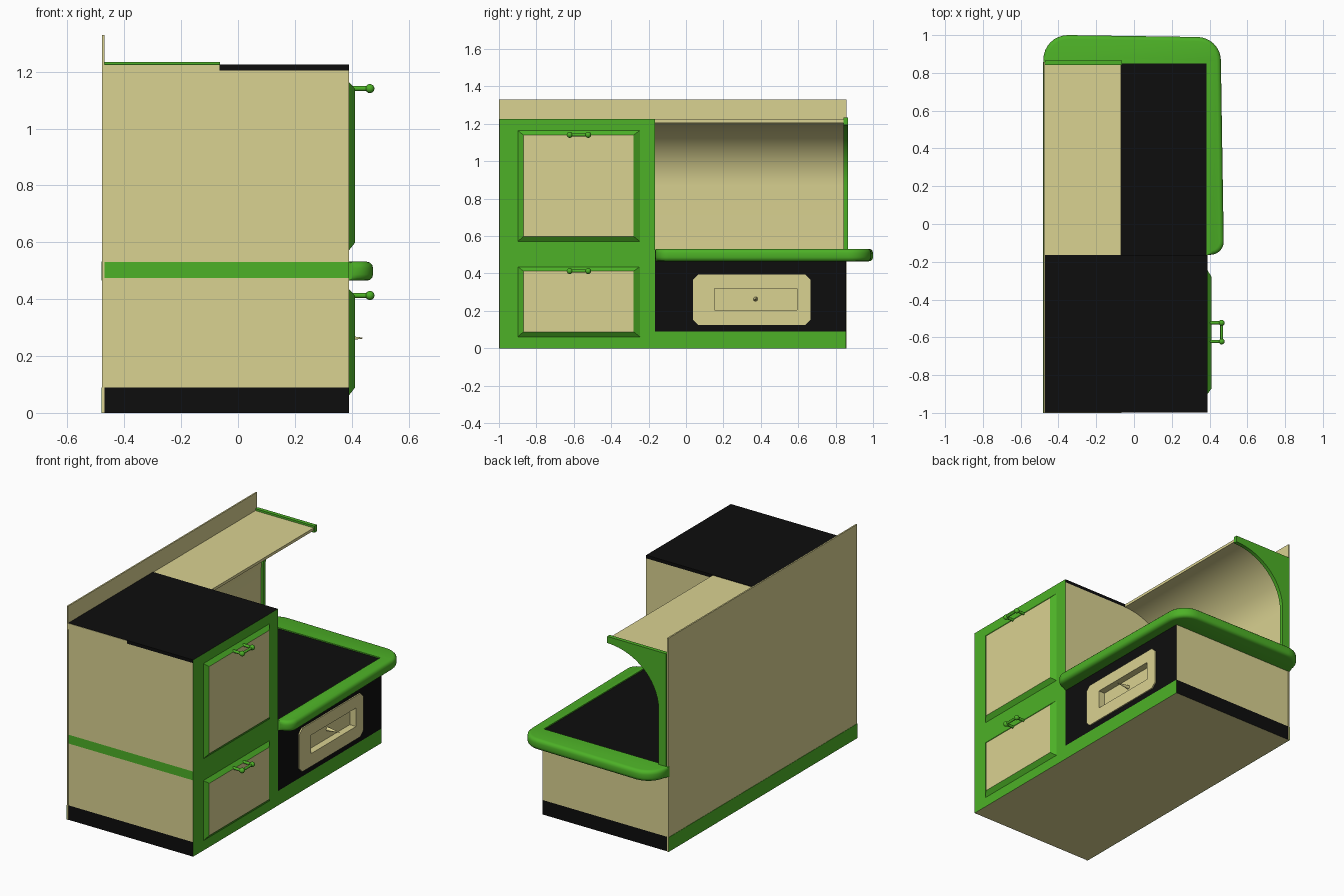
import bpy, bmesh, math
from mathutils import Vector, Matrix

if "Cube" in bpy.data.objects:
    bpy.data.objects.remove(bpy.data.objects["Cube"])


def material(name, rgb):
    m = bpy.data.materials.new(name)
    m.diffuse_color = (*rgb, 1)
    m.use_nodes = True
    m.node_tree.nodes["Principled BSDF"].inputs["Base Color"].default_value = m.diffuse_color
    return m


MATS = [material("cream", (0.70, 0.645, 0.285)),
        material("green", (0.074, 0.44, 0.02)),
        material("black", (0.004, 0.004, 0.004))]
CREAM, GREEN, BLACK = range(3)


def finish(name, bm, mat=CREAM, smooth=False):
    """Turn a bmesh into an object; mat is an index or a rule on (centre, normal)."""
    bmesh.ops.recalc_face_normals(bm, faces=bm.faces)
    bm.normal_update()
    for f in bm.faces:
        f.material_index = mat(f.calc_center_median(), f.normal) if callable(mat) else mat
    me = bpy.data.meshes.new(name)
    bm.to_mesh(me)
    bm.free()
    for m in MATS:
        me.materials.append(m)
    ob = bpy.data.objects.new(name, me)
    bpy.context.collection.objects.link(ob)
    if smooth:
        bpy.ops.object.select_all(action='DESELECT')
        ob.select_set(True)
        bpy.context.view_layer.objects.active = ob
        bpy.ops.object.shade_smooth_by_angle(angle=math.radians(35))
    return ob


def box(name, lo, hi, mat=CREAM, zcuts=()):
    bm = bmesh.new()
    lo, hi = Vector(lo), Vector(hi)
    bmesh.ops.create_cube(bm, size=1, matrix=Matrix.Translation((lo + hi) / 2) @ Matrix.Diagonal((*(hi - lo), 1)))
    for z in zcuts:
        bmesh.ops.bisect_plane(bm, geom=bm.verts[:] + bm.edges[:] + bm.faces[:],
                               plane_co=(0, 0, z), plane_no=(0, 0, 1))
    return finish(name, bm, mat)


def prism(points, vec):
    bm = bmesh.new()
    f = bm.faces.new([bm.verts.new(p) for p in points])
    r = bmesh.ops.extrude_face_region(bm, geom=[f])
    bmesh.ops.translate(bm, vec=vec, verts=[v for v in r['geom'] if isinstance(v, bmesh.types.BMVert)])
    return bm


def arc(cx, cy, rx, ry, a0, a1, n=8):
    return [(cx + rx * math.cos(math.radians(a0 + (a1 - a0) * i / n)),
             cy + ry * math.sin(math.radians(a0 + (a1 - a0) * i / n))) for i in range(n + 1)]


# tall cabinet: green face, black top and kick, green band on the side
def cabinet_rule(c, n):
    if n.x > 0.5:
        return GREEN
    if n.z > 0.5 or c.z > 1.205:
        return BLACK
    if n.y < -0.5 and c.z < 0.09:
        return BLACK
    if n.y < -0.5 and 0.475 < c.z < 0.53:
        return GREEN
    return CREAM


box("tall_cabinet", (-0.47, -0.998, 0), (0.39, -0.165, 1.225), cabinet_rule, (0.09, 0.475, 0.53, 1.205))


# low counter: black front and worktop, green kick, cream end
def counter_rule(c, n):
    if n.z < -0.5:
        return CREAM
    if n.x > 0.5:
        return GREEN if c.z < 0.09 else BLACK
    if n.y > 0.5:
        return BLACK if c.z < 0.09 else CREAM
    return BLACK


counter = box("counter", (-0.47, -0.165, 0), (0.39, 0.855, 0.525), counter_rule, (0.09,))

# back wall with its skirting
box("back_wall", (-0.479, -1, 0), (-0.47, 0.858, 1.33))
box("back_skirting", (-0.481, -1, 0), (-0.478, 0.858, 0.09), GREEN)

# rounded counter rim
outline = [(0.385, -0.163)]
outline += arc(0.405, -0.093, 0.07, 0.07, -90, 0)
outline += arc(0.335, 0.865, 0.125, 0.125, 0, 90)
outline += arc(-0.35, 0.87, 0.13, 0.13, 90, 180)
outline += [(-0.48, 0.85), (0.385, 0.85)]
bm = prism([(x, y, 0.465) for x, y in outline], (0, 0, 0.067))
edges = [e for e in bm.edges if abs(e.verts[0].co.z - e.verts[1].co.z) < 1e-5
         and all(v.co.x > 0.386 or v.co.y > 0.851 for v in e.verts)]
bmesh.ops.bevel(bm, geom=edges, offset=0.022, segments=3, profile=0.5, affect='EDGES')
finish("counter_rim", bm, GREEN, True)


# cove above the counter, its end bracket and the shelf lip
def cove(grow):
    x0, tip = -0.43 + grow, -0.068 + grow * 0.4
    pts = [(-0.47, 0.525), (x0, 0.525)]
    pts += arc(tip, 0.87, tip - x0, 0.335 - grow, 180, 90, 14)
    return pts + [(tip, 1.222 + grow), (-0.47, 1.222 + grow)]


finish("cove", prism([(x, -0.165, z) for x, z in cove(0)], (0, 1.01, 0)), CREAM, True)
finish("cove_bracket", prism([(x, 0.842, z) for x, z in cove(0.012)], (0, 0.024, 0)), GREEN, True)
lip = [(-0.47, 1.185)] + arc(-0.08, 1.2, 0.015, 0.015, -90, 0, 4) + [(-0.065, 1.224), (-0.47, 1.224)]
finish("shelf_lip", prism([(x, -1, z) for x, z in lip], (0, 0.03, 0)), CREAM)


# raised doors with pull handles
def door(name, z0, z1):
    bm = prism([(0.389, y, z) for y, z in ((-0.9, z0), (-0.245, z0), (-0.245, z1), (-0.9, z1))], (0.022, 0, 0))
    for v in bm.verts:
        if v.co.x > 0.4:
            v.co.y += 0.03 if v.co.y < -0.5 else -0.035
            v.co.z += 0.028 if v.co.z < (z0 + z1) / 2 else -0.024
    finish(name, bm, lambda c, n: CREAM if n.x > 0.9 else GREEN)


def handle(name, z):
    bm = bmesh.new()

    def rod(centre, axis, r, length):
        bmesh.ops.create_cone(bm, cap_ends=True, segments=12, radius1=r, radius2=r, depth=length,
                              matrix=Matrix.Translation(centre) @ Matrix.Rotation(math.pi / 2, 4, axis))
    for y in (-0.622, -0.523):
        rod((0.43, y, z), 'Y', 0.009, 0.07)
        bmesh.ops.create_uvsphere(bm, u_segments=12, v_segments=8, radius=0.016,
                                  matrix=Matrix.Translation((0.464, y, z)))
    rod((0.464, -0.5725, z), 'X', 0.008, 0.1)
    finish(name, bm, GREEN, True)


for part, z0, z1 in (("upper", 0.57, 1.165), ("lower", 0.06, 0.437)):
    door(part + "_door", z0, z1)
    handle(part + "_handle", z1 - 0.024)

# chamfered front plate with a pocket cut through plate and counter
ya, yb, za, zb, c = 0.037, 0.665, 0.125, 0.395, 0.028
plate = finish("front_plate", prism([(0.385, y, z) for y, z in (
    (ya + c, za), (yb - c, za), (yb, za + c), (yb, zb - c),
    (yb - c, zb), (ya + c, zb), (ya, zb - c), (ya, za + c))], (0.013, 0, 0)), CREAM)
cutter = box("pocket_cutter", (0.355, 0.152, 0.205), (0.45, 0.593, 0.32), CREAM)
cutter.hide_render = True
for ob in (plate, counter):
    mod = ob.modifiers.new("pocket", 'BOOLEAN')
    mod.operation, mod.solver, mod.object = 'DIFFERENCE', 'EXACT', cutter
    bpy.context.view_layer.objects.active = ob
    bpy.ops.object.modifier_apply(modifier=mod.name)
bpy.data.objects.remove(cutter)

# small pointed knob in the pocket
bm = bmesh.new()
bmesh.ops.create_cone(bm, cap_ends=True, segments=12, radius1=0.012, radius2=0.002, depth=0.085,
                      matrix=Matrix.Translation((0.396, 0.372, 0.263)) @ Matrix.Rotation(math.pi / 2, 4, 'Y'))
finish("pocket_knob", bm, CREAM, True)
